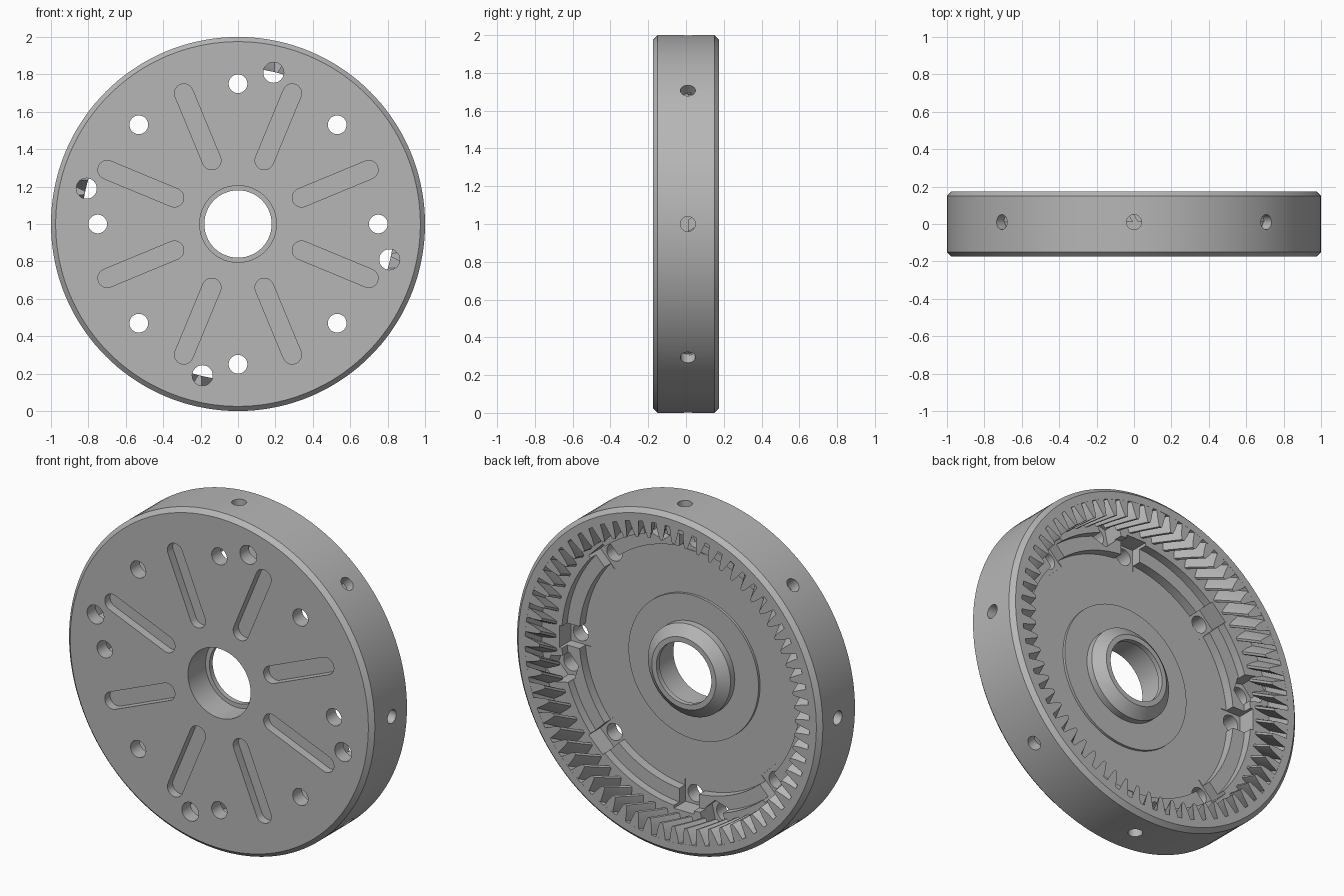
import bpy, bmesh
from math import sin, cos, pi, radians
from mathutils import Matrix, Vector

cube = bpy.data.objects.get("Cube")
if cube:
    bpy.data.objects.remove(cube, do_unlink=True)

grey = bpy.data.materials.new("machined grey")
grey.use_nodes = True
colour = (0.47, 0.47, 0.47, 1)
grey.diffuse_color = colour
grey.node_tree.nodes["Principled BSDF"].inputs["Base Color"].default_value = colour

SEGMENTS = 144
TEETH = 66
FLOOR = -0.085
QUARTERS = [radians(90 * k) for k in range(4)]
EIGHTHS = [radians(45 * k) for k in range(8)]


def make_object(name, bm):
    bmesh.ops.recalc_face_normals(bm, faces=bm.faces)
    mesh = bpy.data.meshes.new(name)
    bm.to_mesh(mesh)
    bm.free()
    mesh.materials.append(grey)
    obj = bpy.data.objects.new(name, mesh)
    bpy.context.collection.objects.link(obj)
    return obj


def frame(angle, along_radius=False):
    """Local axes (radial, tangential, y), or (y, tangential, radial)."""
    radial = Vector((cos(angle), 0, sin(angle)))
    tangent = Vector((-sin(angle), 0, cos(angle)))
    axis = Vector((0, 1, 0))
    cols = (axis, tangent, radial) if along_radius else (radial, tangent, axis)
    m = Matrix(cols).transposed().to_4x4()
    m.translation = (0, 0, 1)
    return m


def loft(bm, rings, cap=True, close=False):
    """Skin a stack of closed rings of points."""
    loops = [[bm.verts.new(p) for p in ring] for ring in rings]
    pairs = list(zip(loops, loops[1:]))
    if close:
        pairs.append((loops[-1], loops[0]))
    for a, b in pairs:
        for i in range(len(a)):
            j = (i + 1) % len(a)
            bm.faces.new((a[i], a[j], b[j], b[i]))
    if cap:
        bm.faces.new(loops[0])
        bm.faces.new(loops[-1])


def prism(bm, points, low, high, matrix):
    loft(bm, [[matrix @ Vector((u, v, w)) for u, v in points] for w in (low, high)])


def circle(radius, cx=0, sides=32):
    return [(cx + radius * cos(2 * pi * i / sides), radius * sin(2 * pi * i / sides))
            for i in range(sides)]


def capsule(r0, r1, radius, steps=12):
    arc = [pi / 2 + pi * i / steps for i in range(steps + 1)]
    inner = [(r0 + radius * cos(t), radius * sin(t)) for t in arc]
    outer = [(r1 - radius * cos(t), -radius * sin(t)) for t in arc]
    return inner + outer


def cut(target, name, points, low, high, angles, along_radius=False):
    bm = bmesh.new()
    for a in angles:
        prism(bm, points, low, high, frame(a, along_radius))
    cutter = make_object(name, bm)
    cutter.hide_render = True
    mod = target.modifiers.new(name, 'BOOLEAN')
    mod.operation = 'DIFFERENCE'
    mod.solver = 'EXACT'
    mod.object = cutter
    bpy.context.view_layer.objects.active = target
    bpy.ops.object.modifier_apply(modifier=name)
    bpy.data.objects.remove(cutter, do_unlink=True)


# Housing: turned profile (radius, y) with face plate, rim, stepped ledge and hub
profile = [(.205, -.175), (.975, -.175), (1, -.15), (1, .15), (.975, .175),
           (.93, .175), (.93, .02), (.80, .02), (.80, -.03), (.72, -.03),
           (.72, FLOOR), (.425, FLOOR), (.425, -.07), (.27, -.07), (.27, -.03),
           (.21, .02), (.18, .02), (.18, -.01), (.205, -.01)]
bm = bmesh.new()
loft(bm, [[frame(2 * pi * i / SEGMENTS) @ Vector((r, 0, y)) for r, y in profile]
          for i in range(SEGMENTS)], cap=False, close=True)
housing = make_object("housing", bm)

# Front slots, bolt holes with square recesses, nut holes with hex pockets
nuts = [a - radians(13.2) for a in QUARTERS]
cut(housing, "slots", capsule(.368, .757, .05), -.3, -.125,
    [a + radians(22.5) for a in EIGHTHS])
cut(housing, "bolt_recesses", [(.68, -.065), (.815, -.065), (.815, .065), (.68, .065)],
    FLOOR - .004, .3, EIGHTHS)
cut(housing, "bolt_holes", circle(.05, .75), -.3, .3, EIGHTHS)
cut(housing, "nut_pockets", circle(.088, .832, 6), FLOOR - .008, .1, nuts)
cut(housing, "nut_holes", circle(.055, .832), -.3, .1, nuts)

# Blind set-screw holes around the rim
cut(housing, "rim_holes", circle(.04, .01), .935, 1.1, EIGHTHS, True)

# Helical internal gear teeth
section = [(.945, -.034), (.925, -.032), (.88, -.024), (.845, -.014), (.835, -.009)]
section += [(r, -t) for r, t in reversed(section)]
bm = bmesh.new()
STEPS = 5
for k in range(TEETH):
    rings = []
    for s in range(STEPS + 1):
        f = s / STEPS
        y = .1745 - f * .165
        base = 2 * pi * k / TEETH - f * .105
        rings.append([frame(base + t) @ Vector((r, 0, y)) for r, t in section])
    loft(bm, rings)
teeth = make_object("gear_teeth", bm)

# Smooth shading with sharp edges kept
for obj in (housing, teeth):
    bpy.ops.object.select_all(action='DESELECT')
    obj.select_set(True)
    bpy.context.view_layer.objects.active = obj
    bpy.ops.object.shade_smooth_by_angle(angle=radians(25))
